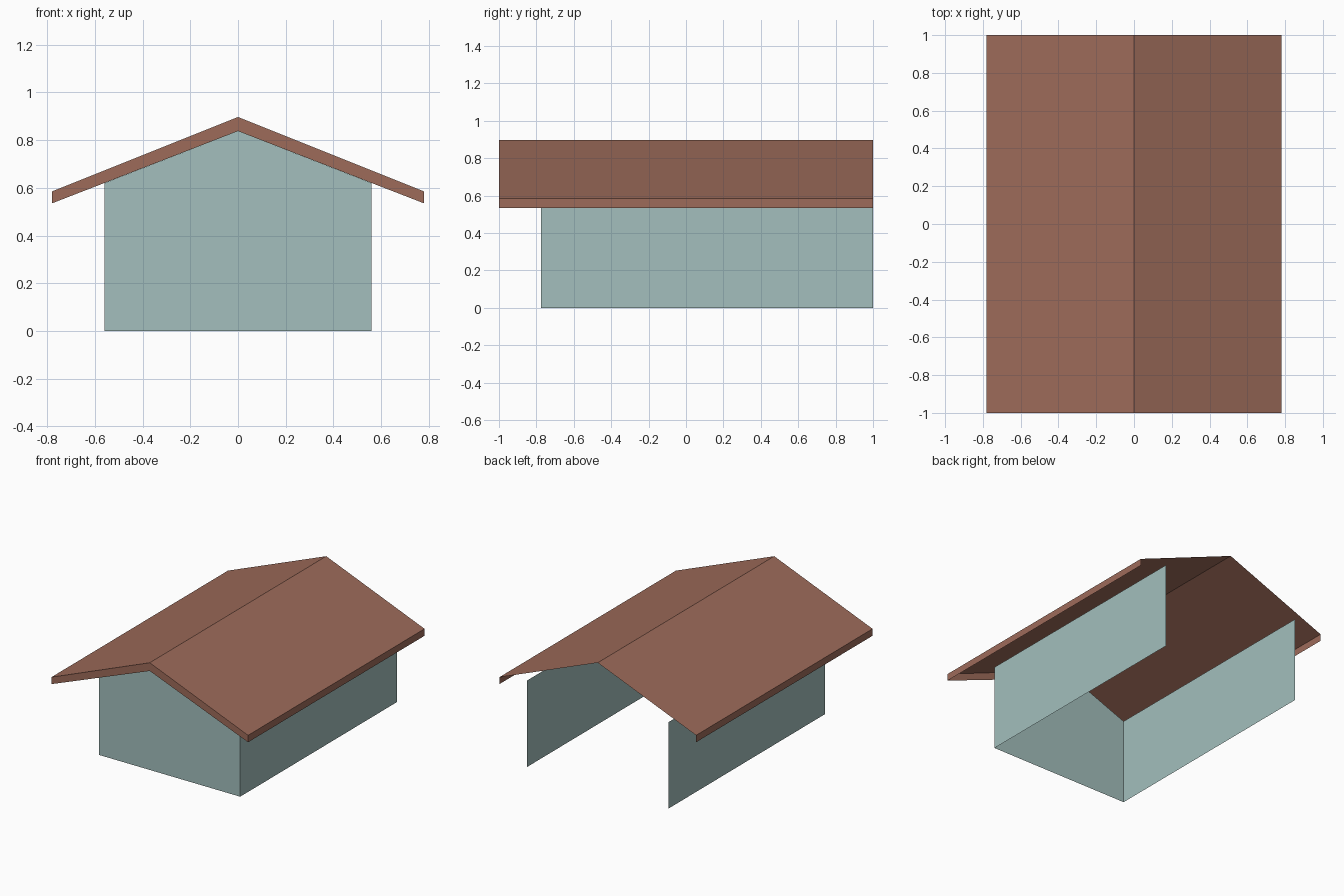
import bpy

if "Cube" in bpy.data.objects:
    bpy.data.objects.remove(bpy.data.objects["Cube"])


def material(name, rgb):
    m = bpy.data.materials.new(name)
    m.diffuse_color = (*rgb, 1.0)
    m.use_nodes = True
    m.node_tree.nodes["Principled BSDF"].inputs["Base Color"].default_value = m.diffuse_color
    return m


def sheet(name, verts, faces, mat):
    me = bpy.data.meshes.new(name)
    me.from_pydata(verts, [], faces)
    me.materials.append(mat)
    ob = bpy.data.objects.new(name, me)
    bpy.context.collection.objects.link(ob)
    return ob


def strip(name, profile, y0, y1, mat):
    """Sweep an open x/z profile (left to right) along y, facing outward."""
    n = len(profile)
    verts = [(x, y, z) for y in (y0, y1) for x, z in profile]
    faces = [(i, i + 1, n + i + 1, n + i) for i in range(n - 1)]
    return sheet(name, verts, faces, mat)


brown = material("roof brown", (0.337, 0.147, 0.102))
teal = material("wall pale teal", (0.366, 0.521, 0.508))

FRONT, BACK, WALL_FRONT = -1.0, 1.0, -0.775
top = [(-0.78, 0.585), (0, 0.897), (0.78, 0.585)]
low = [(-0.78, 0.535), (0, 0.838), (0.78, 0.535)]
W, H = 0.56, 0.62

# Roof skin with its eave boards, open underneath and at the back
strip("roof", [low[0]] + top + [low[2]], FRONT, BACK, brown)

# Front verge board closing the roof edge
sheet("front_verge_board", [(x, FRONT, z) for x, z in low + top],
      [(0, 1, 4, 3), (1, 2, 5, 4)], brown)

# Gabled front wall
gable = [(-W, 0), (W, 0), (W, H), (0, 0.838), (-W, H)]
sheet("front_wall", [(x, WALL_FRONT, z) for x, z in gable],
      [(0, 1, 2, 3, 4)], teal)

# Side walls, single sheets stopping below the roof skin
strip("left_wall", [(-W, 0), (-W, H)], WALL_FRONT, BACK, teal)
strip("right_wall", [(W, H), (W, 0)], WALL_FRONT, BACK, teal)
